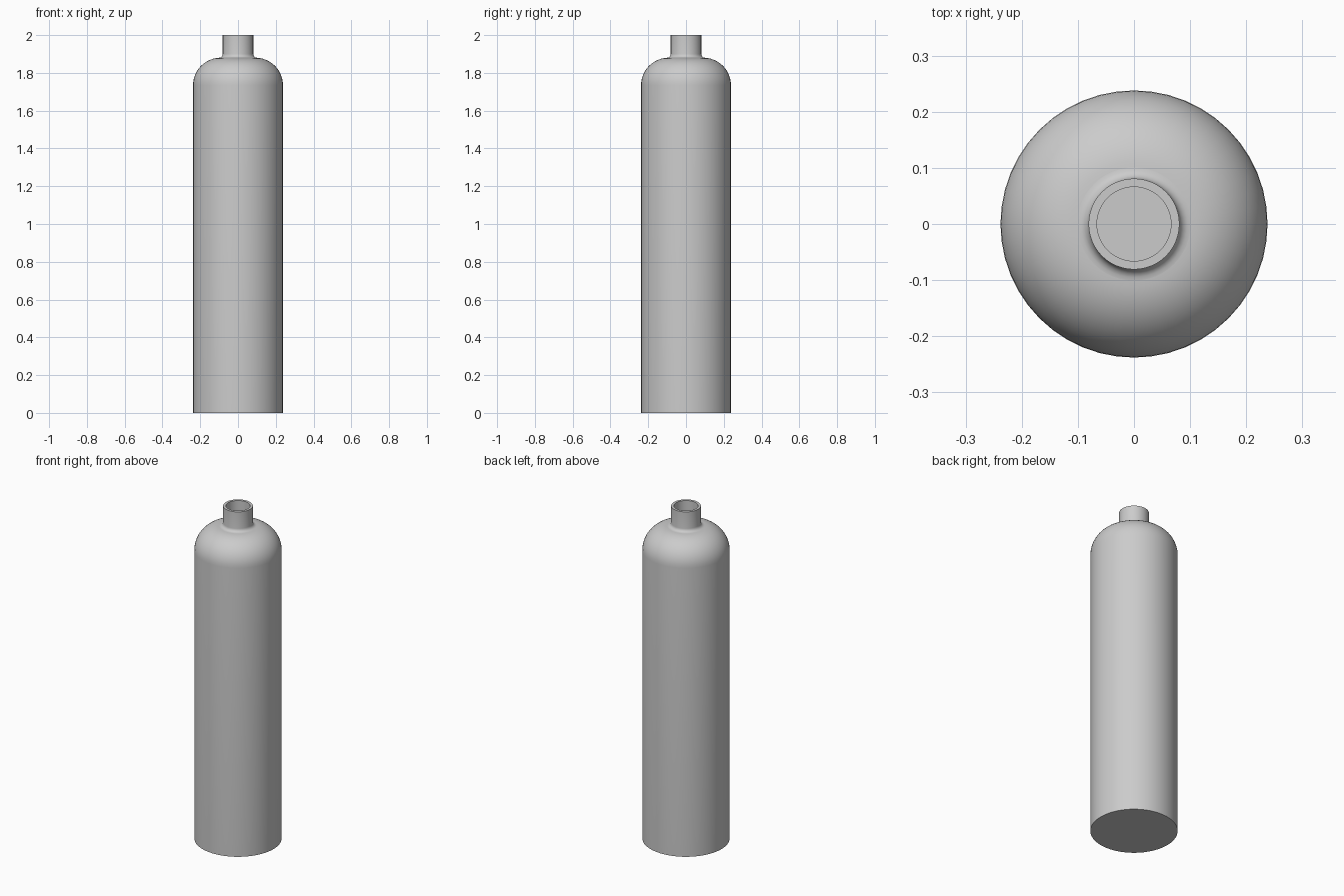
import bpy
import bmesh
from math import cos, sin, pi, radians

SEGMENTS = 48

cube = bpy.data.objects.get("Cube")
if cube:
    bpy.data.objects.remove(cube)

# Single grey paint
grey = bpy.data.materials.new("grey_metal")
grey.use_nodes = True
colour = (0.6, 0.6, 0.6, 1)
grey.diffuse_color = colour
grey.node_tree.nodes["Principled BSDF"].inputs["Base Color"].default_value = colour


def arc(cx, cz, r, start, end, steps):
    """Points on an arc in the profile plane, angles in degrees."""
    angles = [radians(start + (end - start) * i / steps) for i in range(steps + 1)]
    return [(cx + r * cos(a), cz + r * sin(a)) for a in angles]


def lathe(name, profile):
    """Spin a profile of (radius, height) points round the z axis."""
    bm = bmesh.new()
    verts = [bm.verts.new((r, 0, z)) for r, z in profile]
    edges = [bm.edges.new(pair) for pair in zip(verts, verts[1:])]
    bmesh.ops.spin(bm, geom=verts + edges, cent=(0, 0, 0), axis=(0, 0, 1),
                   angle=2 * pi, steps=SEGMENTS, use_merge=False)
    bmesh.ops.remove_doubles(bm, verts=bm.verts, dist=0.0001)
    bmesh.ops.recalc_face_normals(bm, faces=bm.faces)
    mesh = bpy.data.meshes.new(name)
    bm.to_mesh(mesh)
    bm.free()
    mesh.materials.append(grey)
    obj = bpy.data.objects.new(name, mesh)
    bpy.context.collection.objects.link(obj)
    bpy.ops.object.select_all(action="DESELECT")
    obj.select_set(True)
    bpy.context.view_layer.objects.active = obj
    bpy.ops.object.shade_smooth_by_angle(angle=radians(35))
    return obj


# Flat base and straight wall, domed shoulder, fillet, then the open neck
profile = [(0, 0), (0.238, 0)]
profile += arc(0.093, 1.735, 0.145, 0, 90, 12)
profile += arc(0.101, 1.90, 0.02, 270, 180, 5)
profile += [(0.081, 2), (0.066, 2), (0.066, 1.88), (0, 1.88)]
lathe("gas_cylinder", profile)
